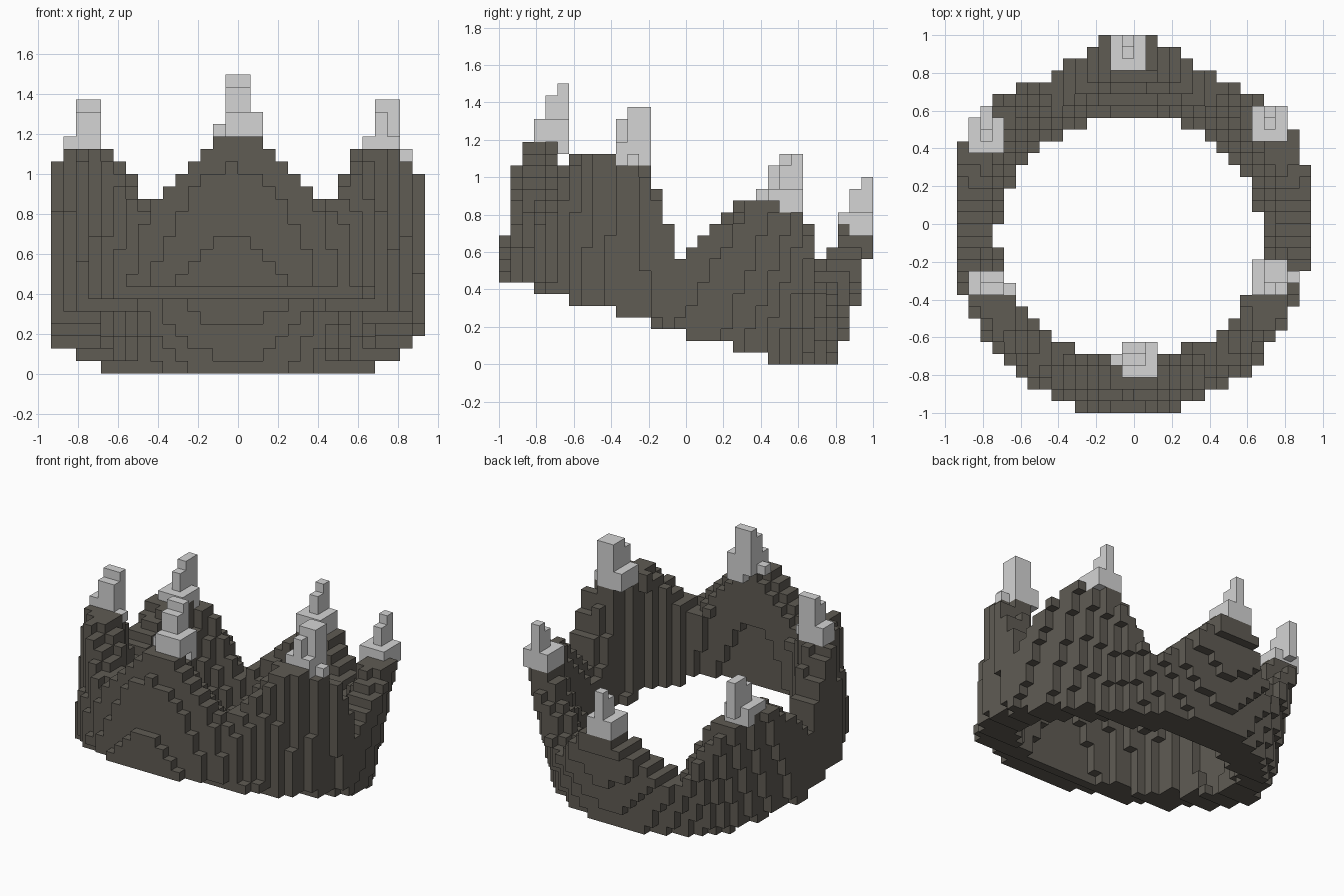
import bpy, bmesh, math
from mathutils import Vector

if "Cube" in bpy.data.objects:
    bpy.data.objects.remove(bpy.data.objects["Cube"], do_unlink=True)

V = 1 / 16  # size of one block


def material(name, rgb):
    m = bpy.data.materials.new(name)
    m.use_nodes = True
    m.diffuse_color = (*rgb, 1)
    bsdf = m.node_tree.nodes["Principled BSDF"]
    bsdf.inputs["Base Color"].default_value = (*rgb, 1)
    bsdf.inputs["Roughness"].default_value = 0.8
    return m


dark = material("dark stone", (0.116, 0.106, 0.088))
pale = material("pale grey", (0.66, 0.66, 0.66))


def block_object(name, cells, mat):
    """Skin a set of grid cells with outer faces only and merge flat areas."""
    bm = bmesh.new()
    corners = {}

    def vert(p):
        if p not in corners:
            corners[p] = bm.verts.new(Vector(p) * V)
        return corners[p]

    for c in cells:
        for axis in range(3):
            for side in (0, 1):
                n = list(c)
                n[axis] += 2 * side - 1
                if tuple(n) in cells:
                    continue
                a, b = (axis + 1) % 3, (axis + 2) % 3
                quad = []
                for da, db in ((0, 0), (1, 0), (1, 1), (0, 1)):
                    p = list(c)
                    p[axis] += side
                    p[a] += da
                    p[b] += db
                    quad.append(vert(tuple(p)))
                bm.faces.new(quad if side else quad[::-1])
    bmesh.ops.dissolve_limit(bm, angle_limit=0.01, verts=bm.verts[:], edges=bm.edges[:])
    bmesh.ops.triangulate(bm, faces=[f for f in bm.faces if len(f.verts) > 4])
    me = bpy.data.meshes.new(name)
    bm.to_mesh(me)
    bm.free()
    me.materials.append(mat)
    ob = bpy.data.objects.new(name, me)
    bpy.context.collection.objects.link(ob)


# Tilted crown band: six peaks, slightly flared, leaning toward the back
TILT = math.atan(0.3)
S, C = math.sin(TILT), math.cos(TILT)


def in_band(i, j, k):
    x, y, z = (i + 0.5) * V, (j + 0.5) * V + 0.1, (k + 0.5) * V - 0.195
    h = y * S + z * C
    v = y * C - z * S + 0.057 * h
    xs = x + 0.02
    r = math.hypot(xs, v)
    # fuller front, slightly pinched back corners
    shape = -0.022 * v / r if v < 0 else -0.04 * abs(xs) * v / r ** 2
    if h < 0 or not 0.70 + 0.12 * h < r < 0.925 + 0.06 * h + shape:
        return False
    ang = math.degrees(math.atan2(v + 0.025, x))
    d = abs(ang % 60 - 30)                        # degrees from the nearest peak
    if 60 < abs(ang) < 120:                       # front and back peaks are pointed
        return h < 0.39 + min(0.36 * (30 - d) / 24, 0.37 if v < 0 else 0.40)
    return h < 0.39 + min(0.40 * (30 - d) / 20, 0.395)


band = {(i, j, k) for i in range(-15, 15) for j in range(-16, 16)
        for k in range(0, 20) if in_band(i, j, k)}
block_object("crown_band", band, dark)

# Pale stepped tips: boxes as x0, x1, y0, y1, z0, z1 in blocks
tips = {
    "front_tip": [(-1, 2, -13, -10, 19, 21), (-1, 1, -12, -10, 21, 23),
                  (-1, 1, -11, -10, 23, 24), (0, 2, -11, -10, 18, 19),
                  (-2, -1, -12, -11, 19, 20)],
    "front_left_tip": [(10, 13, -6, -3, 17, 19), (11, 12, -6, -5, 19, 21),
                       (11, 13, -5, -3, 19, 22), (13, 14, -5, -4, 17, 18)],
    "front_right_tip": [(-14, -11, -7, -4, 17, 18), (-14, -11, -6, -4, 18, 19),
                        (-13, -11, -6, -4, 19, 21), (-13, -11, -5, -4, 21, 22),
                        (-11, -10, -6, -5, 17, 18)],
    "back_left_tip": [(10, 13, 7, 10, 13, 15), (11, 12, 8, 9, 15, 17),
                      (11, 12, 9, 10, 15, 18)],
    "back_right_tip": [(-14, -11, 6, 9, 13, 15), (-13, -12, 7, 8, 15, 17),
                       (-13, -12, 8, 10, 14, 18)],
    "back_tip": [(-2, 1, 13, 16, 11, 13), (-1, 0, 14, 16, 13, 15),
                 (-1, 0, 15, 16, 15, 16)],
}
for name, boxes in tips.items():
    cells = {(i, j, k) for x0, x1, y0, y1, z0, z1 in boxes
             for i in range(x0, x1) for j in range(y0, y1) for k in range(z0, z1)}
    block_object(name, cells - band, pale)
